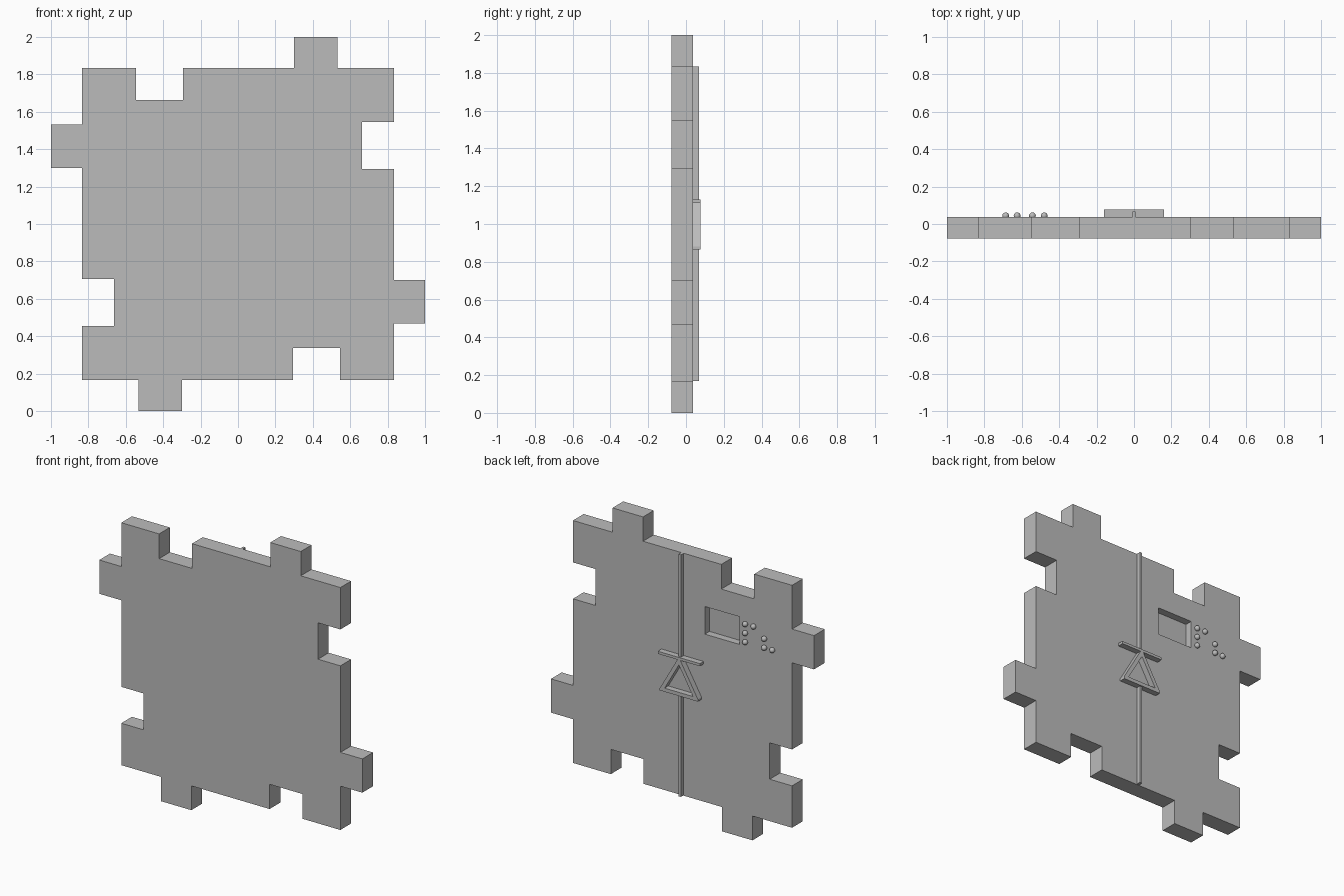
import bpy
import bmesh
from mathutils import Vector

cube = bpy.data.objects.get("Cube")
if cube:
    bpy.data.objects.remove(cube, do_unlink=True)

GREY = (0.5, 0.5, 0.5, 1.0)
grey = bpy.data.materials.new("plain_grey")
grey.use_nodes = True
grey.diffuse_color = GREY
grey.node_tree.nodes["Principled BSDF"].inputs["Base Color"].default_value = GREY

FRONT, BACK = -0.078, 0.038   # faces of the tile


def add_object(name, bm):
    bmesh.ops.recalc_face_normals(bm, faces=bm.faces[:])
    mesh = bpy.data.meshes.new(name)
    bm.to_mesh(mesh)
    bm.free()
    mesh.materials.append(grey)
    obj = bpy.data.objects.new(name, mesh)
    bpy.context.collection.objects.link(obj)
    return obj


def prism(name, outline, y0, y1):
    """Extrude an (x, z) outline from y0 to y1."""
    bm = bmesh.new()
    face = bm.faces.new([bm.verts.new((x, y0, z)) for x, z in outline])
    extruded = bmesh.ops.extrude_face_region(bm, geom=[face])["geom"]
    verts = [g for g in extruded if isinstance(g, bmesh.types.BMVert)]
    bmesh.ops.translate(bm, verts=verts, vec=(0, y1 - y0, 0))
    return add_object(name, bm)


def rect(x0, x1, z0, z1):
    return [(x0, z0), (x1, z0), (x1, z1), (x0, z1)]


def cut(obj, cutter):
    """Subtract a cutter, then discard it."""
    cutter.hide_render = True
    mod = obj.modifiers.new("cut", 'BOOLEAN')
    mod.operation = 'DIFFERENCE'
    mod.solver = 'EXACT'
    mod.object = cutter
    bpy.context.view_layer.objects.active = obj
    bpy.ops.object.modifier_apply(modifier=mod.name)
    bpy.data.objects.remove(cutter, do_unlink=True)


# Interlocking tile: one edge with a slot and a tab, turned around four sides
EDGE = 0.833
side = [(-EDGE, EDGE), (-0.545, EDGE), (-0.545, 0.663), (-0.295, 0.663),
        (-0.295, EDGE), (0.3, EDGE), (0.3, 1), (0.532, 1), (0.532, EDGE)]
outline = []
for turn in range(4):
    outline += [(x, z + 1) for x, z in side]
    side = [(z, -x) for x, z in side]
tile = prism("tile", outline, FRONT, BACK)

# Rectangular pocket in the back
cut(tile, prism("pocket_cutter", rect(-0.435, -0.17, 1.32, 1.51), BACK - 0.05, BACK + 0.05))

# Raised vertical line, in two halves
for name, z0, z1 in (("lower_line", 0.17, 0.87), ("upper_line", 1.12, 1.833)):
    prism(name, rect(-0.009, 0.009, z0, z1), BACK, 0.068)

# Raised triangle outline with a bar across its tip
triangle = prism("triangle_frame", [(-0.145, 0.865), (0.145, 0.865), (0.145, 0.88),
                                    (0.01, 1.114), (-0.01, 1.114), (-0.145, 0.88)],
                 BACK, 0.078)
cut(triangle, prism("triangle_cutter", [(-0.108, 0.89), (0.108, 0.89), (0, 1.078)],
                    BACK - 0.02, 0.1))
prism("tip_bar", rect(-0.16, 0.16, 1.112, 1.13), BACK, 0.078)

# Touch-reading dots: columns by x, rows by z
ROWS = {"top": 1.474, "middle": 1.412, "bottom": 1.35}
columns = [(-0.48, ("top", "middle", "bottom")), (-0.543, ("top",)),
           (-0.625, ("middle", "bottom")), (-0.686, ("bottom",))]
bm = bmesh.new()
for x, rows in columns:
    for row in rows:
        ball = bmesh.ops.create_uvsphere(bm, u_segments=20, v_segments=12, radius=0.018)
        bmesh.ops.translate(bm, verts=ball["verts"], vec=Vector((x, 0.044, ROWS[row])))
dots = add_object("raised_dots", bm)
for poly in dots.data.polygons:
    poly.use_smooth = True
